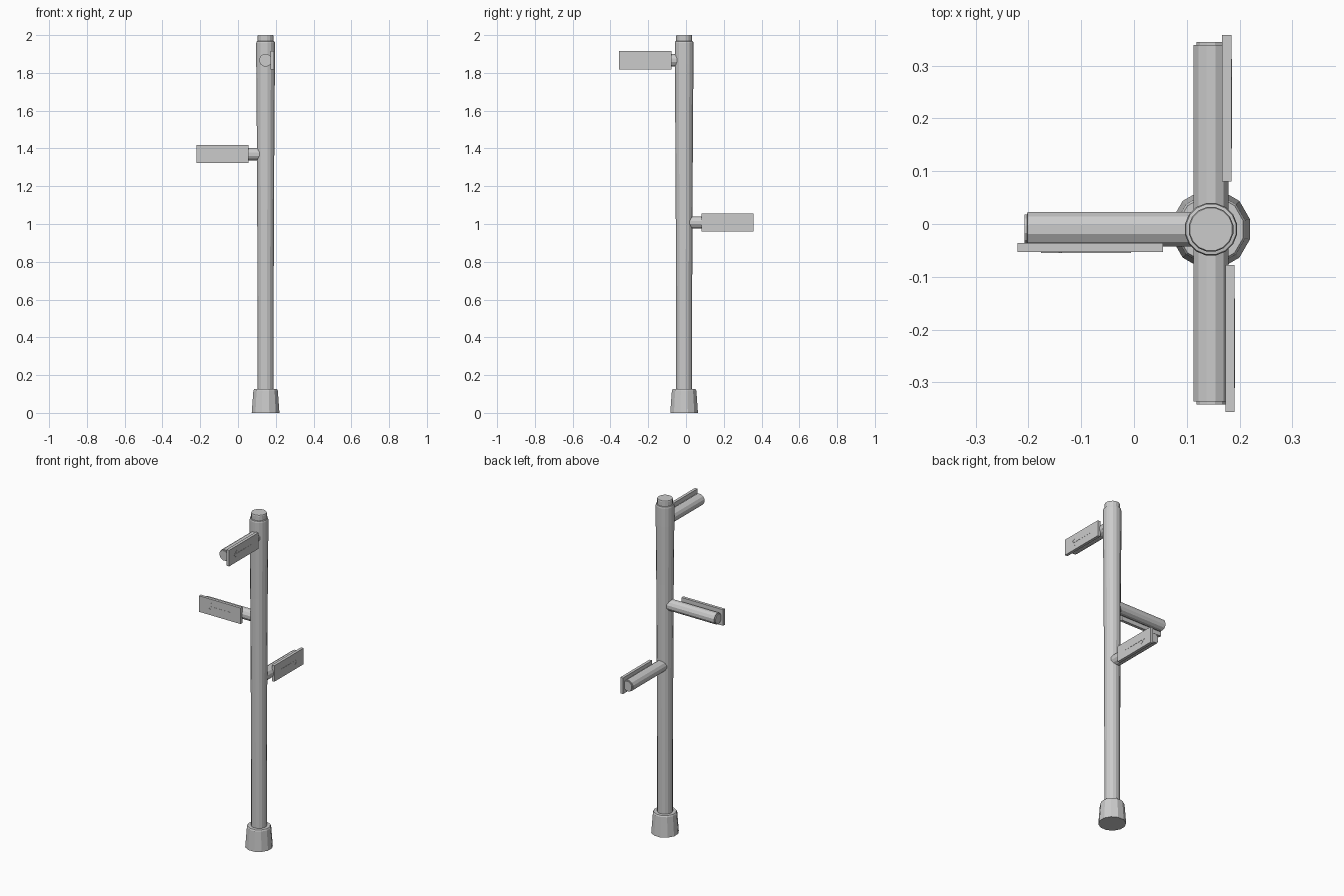
import bpy, bmesh
from math import sin, cos, pi
from mathutils import Vector, Matrix

if "Cube" in bpy.data.objects:
    bpy.data.objects.remove(bpy.data.objects["Cube"])

AXIS = Vector((0.146, -0.01, 0))


def finish(name, bm, matrix):
    bmesh.ops.transform(bm, matrix=matrix, verts=bm.verts)
    bmesh.ops.recalc_face_normals(bm, faces=bm.faces)
    me = bpy.data.meshes.new(name)
    bm.to_mesh(me)
    bm.free()
    ob = bpy.data.objects.new(name, me)
    bpy.context.collection.objects.link(ob)
    return ob


def lathe(name, profile, sides, matrix):
    """Closed faceted solid from (radius, height) pairs."""
    bm = bmesh.new()
    rings = [[bm.verts.new((r * cos((i + .5) * 2 * pi / sides),
                            r * sin((i + .5) * 2 * pi / sides), z))
              for i in range(sides)] for r, z in profile]
    for a, b in zip(rings, rings[1:]):
        for i in range(sides):
            j = (i + 1) % sides
            bm.faces.new((a[i], a[j], b[j], b[i]))
    bm.faces.new(rings[0])
    bm.faces.new(rings[-1])
    return finish(name, bm, matrix)


def prism(name, outline, y0, y1, matrix):
    """Outline in local x/z, extruded from y0 to y1."""
    bm = bmesh.new()
    face = bm.faces.new([bm.verts.new((x, y0, z)) for x, z in outline])
    new = bmesh.ops.extrude_face_region(bm, geom=[face])["geom"]
    bmesh.ops.translate(bm, vec=(0, y1 - y0, 0),
                        verts=[v for v in new if isinstance(v, bmesh.types.BMVert)])
    return finish(name, bm, matrix)


# Main post and tapered foot
at_axis = Matrix.Translation(AXIS)
lathe("foot", [(.076, 0), (.067, .118), (.063, .126)], 12, at_axis)
lathe("post", [(.043, .1), (.043, .5), (.045, 1.0), (.0475, 1.5), (.0505, 1.85),
               (.0505, 1.958), (.0485, 1.967), (.043, 1.968), (.043, 1.995),
               (.041, 2.0)], 16, at_axis)

# Arrow outline pointing away from the post: (offset from outer board end, z)
half = [(0, 0), (.034, .027), (.040, .021), (.018, .004), (.17, .004)]
arrow = half + [(x, -z) for x, z in reversed(half[1:])]

# Arms: name, direction, board side, height, arm length,
# board start, board end, board inner offset
arms = [
    ("upper", (0, -1, 0), (1, 0, 0), 1.867, .332, .068, .346, .027),
    ("middle", (-1, 0, 0), (0, -1, 0), 1.37, .354, .091, .367, .026),
    ("lower", (0, 1, 0), (1, 0, 0), 1.008, .355, .091, .368, .021),
]
for name, d, s, z, length, b0, b1, off in arms:
    d, s, up = Vector(d), Vector(s), Vector((0, 0, 1))
    frame = Matrix((d, s, up)).transposed().to_4x4()
    frame = Matrix.Translation(AXIS + up * z) @ frame
    along = frame @ Matrix.Rotation(pi / 2, 4, 'Y')
    lathe(name + "_arm", [(.034, 0), (.034, length - .006), (.029, length - .0055),
                          (.029, length)], 12, along)
    # Direction board with a thin raised arrow
    prism(name + "_board", [(b0, -.048), (b1, -.048), (b1, .048), (b0, .048)],
          off, off + .0175, frame)
    prism(name + "_arrow", [(b1 - .045 - x, h) for x, h in arrow],
          off + .0165, off + .0185, frame)
